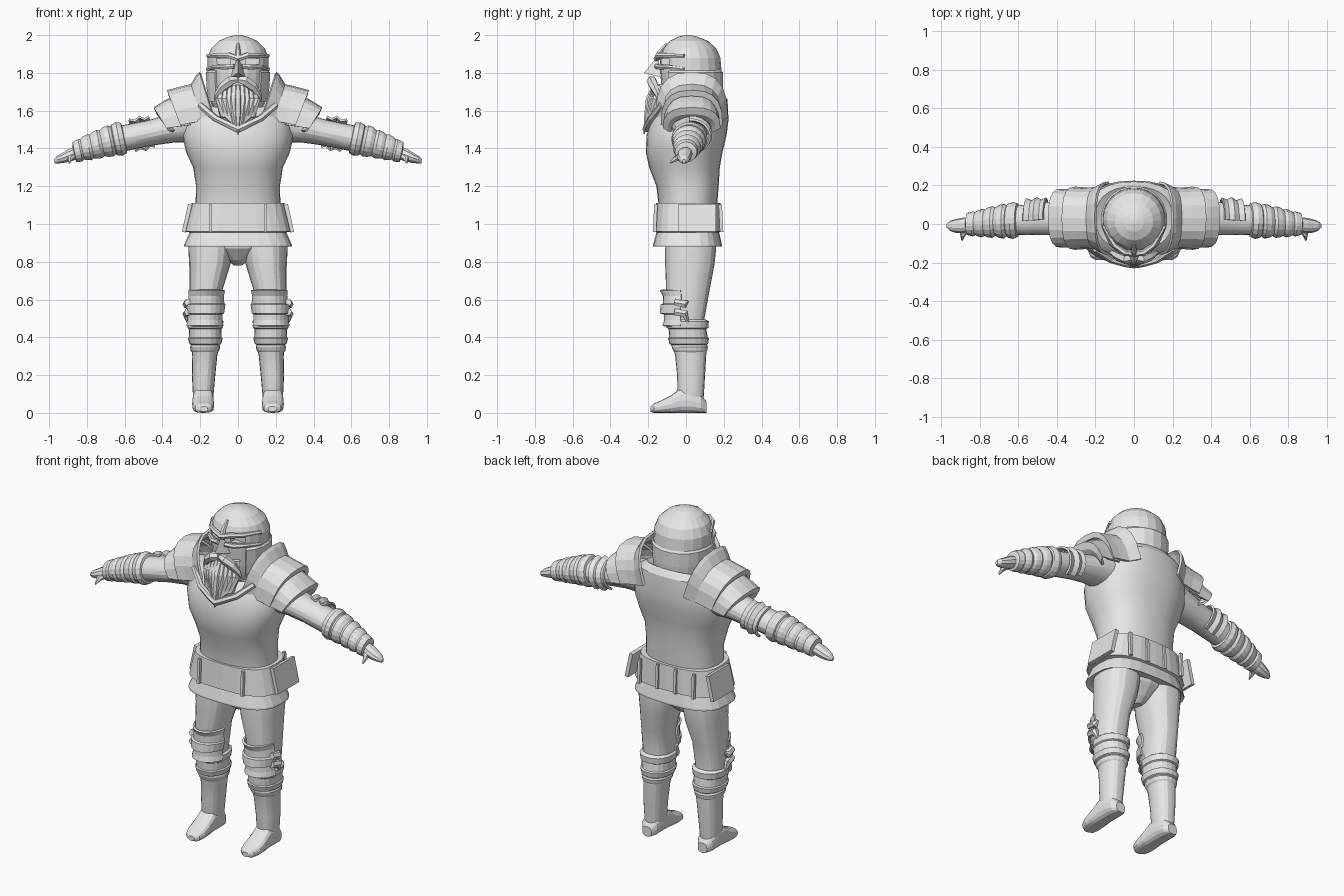
import bpy, bmesh, math
from mathutils import Vector, Matrix

grey = bpy.data.materials.new("plain grey")
grey.diffuse_color = (0.8, 0.8, 0.8, 1)


def finish(name, bm, mirror=False, thick=0, smooth=0):
    bmesh.ops.recalc_face_normals(bm, faces=bm.faces)
    me = bpy.data.meshes.new(name)
    bm.to_mesh(me)
    bm.free()
    me.materials.append(grey)
    ob = bpy.data.objects.new(name, me)
    bpy.context.collection.objects.link(ob)
    if thick:
        m = ob.modifiers.new("thickness", 'SOLIDIFY')
        m.thickness, m.offset = thick, 0
    if mirror:
        ob.modifiers.new("mirror", 'MIRROR')
    if smooth:
        bpy.ops.object.select_all(action='DESELECT')
        ob.select_set(True)
        bpy.context.view_layer.objects.active = ob
        bpy.ops.object.shade_smooth_by_angle(angle=math.radians(smooth))
    return ob


def bridge(bm, loops, closed):
    n = len(loops[0])
    for a, b in zip(loops, loops[1:]):
        for i in range(n if closed else n - 1):
            j = (i + 1) % n
            bm.faces.new((a[i], a[j], b[j], b[i]))
    if closed:
        bm.faces.new(loops[0])
        bm.faces.new(loops[-1])


def loft(bm, rings, n=20, arc=None, U=(1, 0, 0), V=(0, 1, 0), p=1.0):
    """Rings are (x, y, z, radius along U, radius along V, optional tilt)."""
    U, V = Vector(U), Vector(V)
    a0, a1 = arc or (0, 360)
    loops = []
    for r in rings:
        x, y, z, a, b = r[:5]
        tilt = r[5] if len(r) > 5 else 0
        loop = []
        for i in range(n):
            t = math.radians(a0 + (a1 - a0) * i / (n - 1 if arc else n))
            c, s = math.cos(t), math.sin(t)
            c, s = math.copysign(abs(c) ** p, c), math.copysign(abs(s) ** p, s)
            loop.append(bm.verts.new(Vector((x, y, z + tilt * b * s)) + U * a * c + V * b * s))
        loops.append(loop)
    bridge(bm, loops, arc is None)


def tube(bm, pts, radii, n=6):
    pts = [Vector(q) for q in pts]
    loops = []
    for i, q in enumerate(pts):
        d = pts[min(i + 1, len(pts) - 1)] - pts[max(i - 1, 0)]
        rot = d.to_track_quat('Z', 'Y')
        loops.append([bm.verts.new(q + rot @ Vector((radii[i] * math.cos(k * math.tau / n),
                      radii[i] * math.sin(k * math.tau / n), 0))) for k in range(n)])
    bridge(bm, loops, True)


def box(bm, loc, size, rx=0, ry=0):
    m = (Matrix.Translation(loc) @ Matrix.Rotation(rx, 4, 'X') @ Matrix.Rotation(ry, 4, 'Y')
         @ Matrix.Diagonal((*size, 1)))
    bmesh.ops.create_cube(bm, size=1, matrix=m)


def lofted(name, rings, mirror=False, thick=0, smooth=0, **kw):
    bm = bmesh.new()
    loft(bm, rings, **kw)
    return finish(name, bm, mirror, thick, smooth)


# Torso and collar
lofted("cuirass", [(0, .01, 1.0, .22, .15), (0, .01, 1.1, .225, .155), (0, .008, 1.2, .222, .165),
       (0, -.008, 1.3, .238, .187), (0, -.01, 1.38, .275, .203), (0, .003, 1.47, .295, .212),
       (0, .02, 1.55, .285, .205), (0, .025, 1.62, .25, .195, .2), (0, .03, 1.655, .2, .165, .25),
       (0, .03, 1.63, .13, .12, .3)], n=28, p=.85, smooth=25)
bm = bmesh.new()
tube(bm, [(.2, -.13, 1.63), (.12, -.185, 1.56), (.05, -.205, 1.525), (0, -.213, 1.5)], [.018] * 4)
finish("collar_trim", bm, mirror=True)

# Belt and skirt
lofted("belt", [(0, .012, 1.11, .225, .15), (0, .012, 1.11, .245, .17), (0, .01, .96, .283, .178),
       (0, .01, .95, .22, .15)], n=24, p=.7)
lofted("skirt", [(0, .01, .98, .245, .16), (0, .008, .89, .285, .182), (0, .008, .88, .285, .182),
       (0, .01, .89, .265, .165)], n=24, p=.7)
bm = bmesh.new()
box(bm, (.145, -.163, 1.03), (.016, .018, .145), rx=-.05)
for x in (.06, .18):
    box(bm, (x, .185, 1.03), (.016, .018, .145), rx=.05)
box(bm, (.27, .06, 1.03), (.022, .2, .15), ry=-.22)
finish("belt_straps", bm, mirror=True)

# Hips, legs and feet
lofted("hips", [(0, .02, .98, .2, .14), (0, .02, .87, .15, .12), (0, .02, .81, .06, .07),
       (0, .02, .78, .02, .03)], n=16)
lofted("leg", [(.145, .025, .95, .11, .13), (.145, .025, .87, .118, .135), (.15, .02, .78, .108, .13),
       (.17, .01, .65, .088, .115), (.175, 0, .5, .086, .098), (.172, .015, .4, .08, .095),
       (.176, .025, .3, .066, .082), (.182, .027, .2, .062, .074), (.184, .025, .1, .055, .07),
       (.185, .03, .03, .05, .06)], mirror=True, p=.9, smooth=20)
lofted("foot", [(.185, .108, .03, .03, .03), (.185, .08, .048, .05, .048), (.185, .03, .065, .056, .065),
       (.185, -.03, .065, .056, .065), (.185, -.08, .046, .058, .046), (.184, -.13, .033, .057, .033),
       (.182, -.17, .025, .045, .025), (.18, -.187, .02, .02, .014)], n=16, V=(0, 0, 1), p=.75, mirror=True)
lofted("greave_bands", [(.174, .008, .495, .085, .095), (.174, .008, .485, .097, .113),
       (.174, .008, .45, .093, .11), (.174, .008, .445, .087, .1), (.173, .012, .40, .085, .102),
       (.173, .013, .395, .092, .109), (.173, .015, .365, .084, .102), (.173, .017, .36, .075, .094),
       (.174, .02, .35, .08, .096), (.175, .022, .33, .076, .09), (.176, .024, .31, .06, .075)],
       mirror=True, p=.9)
# Knee plates wrap the front of the leg
lofted("knee_plate", [(.165, .01, .65, .094, .143), (.168, .008, .62, .09, .125), (.17, .008, .575, .096, .125),
       (.172, .006, .57, .104, .135), (.173, .004, .53, .098, .138), (.174, .004, .525, .09, .115),
       (.175, .002, .49, .09, .112), (.175, .002, .46, .096, .12)],
       n=11, arc=(195, 345), thick=.012, mirror=True)
bm = bmesh.new()
for z, tip in ((.585, .612), (.535, .5)):
    tube(bm, [(.265, -.06, z), (.272, -.005, z - .01), (.268, .01, tip - .02)], [.02, .022, .006])
finish("knee_side_wings", bm, mirror=True)

# Arms
ARM = dict(U=(0, 1, 0), V=(.2, 0, .98), mirror=True)
lofted("sleeve", [(.18, .03, 1.535, .11, .1), (.28, .03, 1.52, .105, .09), (.36, .03, 1.505, .092, .076),
       (.46, .028, 1.483, .084, .068), (.55, .022, 1.465, .08, .068), (.64, .018, 1.447, .075, .07)],
       smooth=20, **ARM)
lofted("vambrace", [(.60, .02, 1.455, .07, .066), (.605, .02, 1.455, .088, .084), (.63, .018, 1.45, .096, .092),
       (.655, .017, 1.445, .088, .084), (.66, .017, 1.443, .08, .077), (.675, .015, 1.44, .09, .085),
       (.70, .013, 1.434, .086, .082), (.72, .012, 1.427, .074, .07), (.735, .01, 1.423, .082, .077),
       (.76, .008, 1.415, .078, .072), (.775, .006, 1.41, .068, .065), (.79, .005, 1.405, .074, .07),
       (.81, .003, 1.4, .068, .064), (.825, .002, 1.395, .06, .056), (.835, 0, 1.39, .065, .061),
       (.865, 0, 1.38, .058, .055), (.87, 0, 1.378, .04, .035)], n=18, **ARM)
bm = bmesh.new()
loft(bm, [(.85, -.002, 1.38, .038, .036), (.895, -.008, 1.362, .04, .034), (.925, -.01, 1.35, .036, .028),
     (.955, -.01, 1.34, .026, .021), (.972, -.01, 1.332, .01, .011)], n=10, U=(0, 1, 0), V=(.2, 0, .98))
tube(bm, [(.87, -.025, 1.36), (.89, -.055, 1.345), (.893, -.085, 1.322)], [.018, .015, .004])
finish("hand", bm, mirror=True)
lofted("elbow_plate", [(.455, .032, 1.486, .1, .085), (.48, .03, 1.48, .092, .076), (.505, .028, 1.475, .106, .094),
       (.53, .026, 1.47, .092, .078), (.56, .024, 1.465, .104, .09)], n=10, arc=(-65, 95), thick=.012, **ARM)


# Shoulder plates: arches described by top point, bottom point and half depth
def arches(bm, stations, n=11):
    loops = []
    for tx, tz, bx, bz, hd in stations:
        loop = []
        for i in range(n):
            t = math.pi * i / (n - 1)
            s, c = math.sin(t) ** .75, math.cos(t)
            c = math.copysign(abs(c) ** .75, c)
            loop.append(bm.verts.new((bx + (tx - bx) * s, .03 - hd * c, bz + (tz - bz) * s)))
        loops.append(loop)
    bridge(bm, loops, False)


bm = bmesh.new()
arches(bm, [(.2, 1.8, .13, 1.57, .185), (.215, 1.785, .15, 1.56, .175), (.245, 1.735, .19, 1.545, .155),
            (.305, 1.72, .25, 1.535, .153), (.37, 1.705, .3, 1.525, .16), (.36, 1.68, .29, 1.525, .145)])
arches(bm, [(.33, 1.675, .25, 1.525, .143), (.39, 1.645, .32, 1.515, .143), (.44, 1.615, .375, 1.51, .148),
            (.425, 1.585, .36, 1.495, .13), (.395, 1.565, .34, 1.49, .11)])
finish("shoulder_plate", bm, mirror=True, thick=.014)

# Helmet with eye openings
head = lofted("helmet", [(0, .02, 1.58, .11, .11), (0, .025, 1.64, .14, .14), (0, .028, 1.70, .154, .155),
              (0, .026, 1.80, .162, .163), (0, .022, 1.88, .162, .16), (0, .02, 1.93, .142, .14),
              (0, .015, 1.97, .1, .1), (0, .01, 1.992, .05, .05), (0, .01, 2.0, .012, .012)], n=20)
bm = bmesh.new()
for s in (-1, 1):
    box(bm, (s * .08, -.135, 1.86), (.078, .09, .032))
cutter = finish("eye_cutter", bm)
cutter.hide_render = True
cutter.hide_viewport = True
cut = head.modifiers.new("eyes", 'BOOLEAN')
cut.object, cut.operation = cutter, 'DIFFERENCE'
lofted("neck_guard", [(0, .026, 1.81, .16, .16), (0, .026, 1.80, .168, .168), (0, .028, 1.72, .163, .166),
       (0, .028, 1.65, .155, .16)], n=16, arc=(-45, 225), thick=.01)
bm = bmesh.new()
tube(bm, [(0, -.155, 1.875), (.05, -.148, 1.893), (.1, -.112, 1.892), (.16, -.01, 1.89)], [.016, .016, .014, .01])
tube(bm, [(.02, -.155, 1.835), (.07, -.14, 1.83), (.12, -.1, 1.832), (.16, -.01, 1.82)], [.014, .014, .012, .01])
finish("brow_and_cheek_rims", bm, mirror=True)
bm = bmesh.new()
tube(bm, [(0, -.1, 1.955), (0, -.14, 1.91), (0, -.15, 1.87)], [.008, .014, .02])
top = bm.verts.new((0, -.15, 1.89))
tip = bm.verts.new((0, -.222, 1.80))
left, right = (bm.verts.new((s * .04, -.13, 1.775)) for s in (-1, 1))
for f in ((top, tip, right), (top, left, tip), (tip, left, right), (top, right, left)):
    bm.faces.new(f)
finish("nose_guard", bm)

# Moustache and beard strands
bm = bmesh.new()
tube(bm, [(.005, -.175, 1.765), (.04, -.182, 1.758), (.08, -.168, 1.725), (.11, -.15, 1.685), (.125, -.145, 1.655)],
     [.018, .028, .025, .016, .004])
finish("moustache", bm, mirror=True)
bm = bmesh.new()
loft(bm, [(0, -.12, 1.74, .1, .03), (0, -.145, 1.66, .1, .045), (0, -.165, 1.58, .065, .04),
     (0, -.19, 1.51, .02, .015)], n=10)
for i in range(-4, 5):
    x, a = i * .024, abs(i)
    tube(bm, [(x * .8, -.165 + a * .005, 1.73), (x, -.193 + a * .009, 1.66), (x * .8, -.205 + a * .007, 1.57),
              (x * .55, -.222 + a * .006, 1.475 + a * .022)], [.016, .023, .019, .003])
finish("beard", bm)
